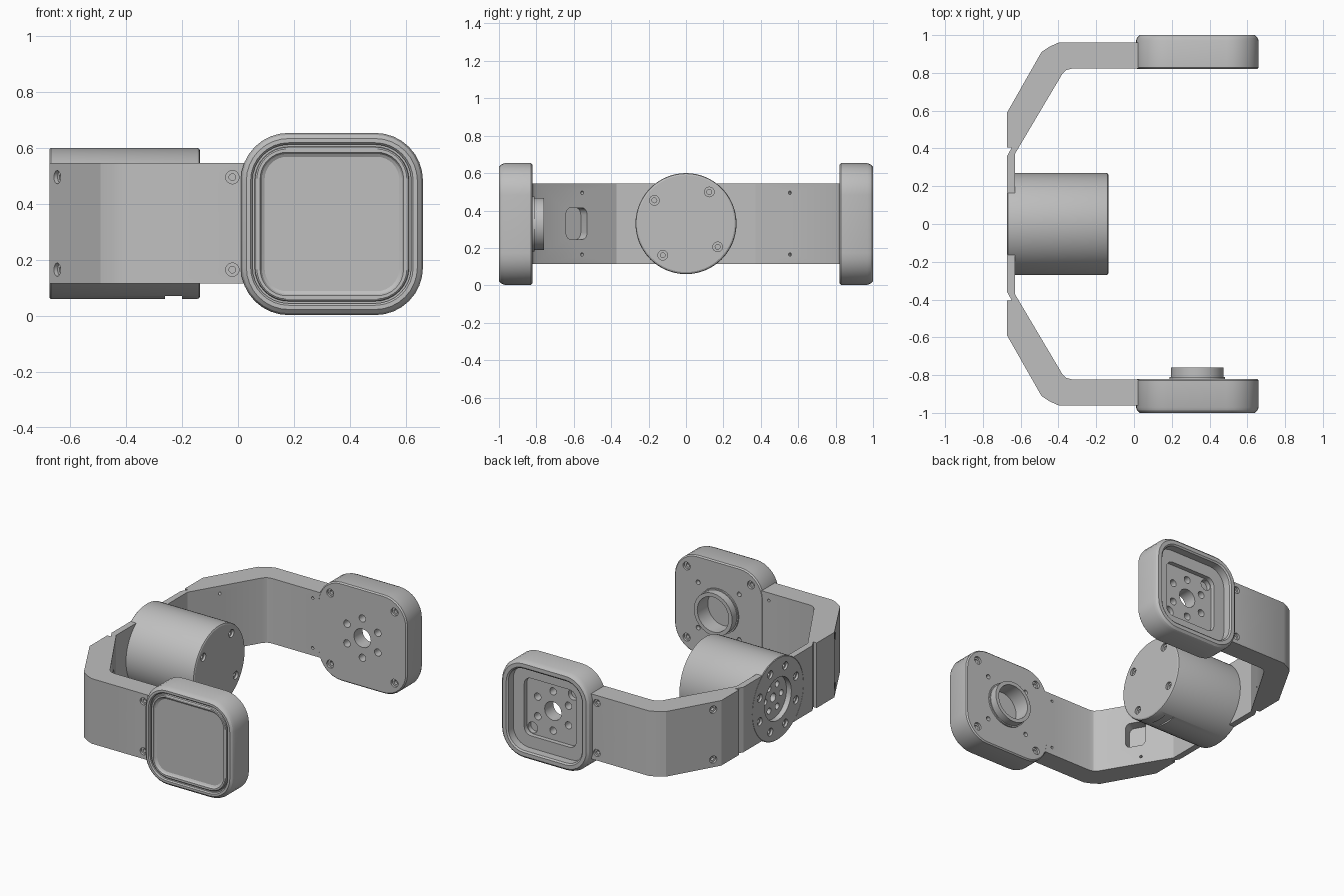
import bpy, bmesh
from math import sin, cos, pi, radians
from mathutils import Vector, Matrix

if "Cube" in bpy.data.objects:
    bpy.data.objects.remove(bpy.data.objects["Cube"])

grey = bpy.data.materials.new("light grey")
grey.use_nodes = True
grey.diffuse_color = (0.52, 0.52, 0.52, 1)
grey.node_tree.nodes["Principled BSDF"].inputs["Base Color"].default_value = grey.diffuse_color

MID = 0.33          # height of the motor axis
POD_X = 0.335       # pod centre along the arm


def finish(name, bm):
    bmesh.ops.remove_doubles(bm, verts=bm.verts, dist=1e-5)
    bmesh.ops.recalc_face_normals(bm, faces=bm.faces)
    mesh = bpy.data.meshes.new(name)
    bm.to_mesh(mesh)
    bm.free()
    mesh.materials.append(grey)
    obj = bpy.data.objects.new(name, mesh)
    bpy.context.collection.objects.link(obj)
    return obj


def stack(name, origin, direction, rings, segs=8, stretch=1):
    """Loft rounded squares (depth, half size, corner radius); no radius means a circle."""
    rot = Vector(direction).to_track_quat('Z', 'Y').to_matrix().to_4x4()
    frame = Matrix.Translation(origin) @ rot
    bm = bmesh.new()
    loops = []
    for depth, half, *corner in rings:
        r = corner[0] if corner else half
        loop = []
        for k in range(4):
            a0 = k * pi / 2
            cx = (half - r) * (1 if k in (0, 3) else -1)
            cy = (half - r) * (1 if k < 2 else -1)
            for i in range(segs + 1):
                a = a0 + i * pi / 2 / segs
                p = Vector((cx + r * cos(a), (cy + r * sin(a)) * stretch, depth))
                loop.append(bm.verts.new(frame @ p))
        loops.append(loop)
    for a, b in zip(loops, loops[1:]):
        for i in range(len(a)):
            j = (i + 1) % len(a)
            bm.faces.new((a[i], a[j], b[j], b[i]))
    bm.faces.new(loops[0][::-1])
    bm.faces.new(loops[-1])
    return finish(name, bm)


def cut(obj, cutter):
    cutter.hide_render = True
    mod = obj.modifiers.new("cut", 'BOOLEAN')
    mod.operation, mod.solver, mod.object = 'DIFFERENCE', 'EXACT', cutter
    dg = bpy.context.evaluated_depsgraph_get()
    mesh = bpy.data.meshes.new_from_object(obj.evaluated_get(dg))
    obj.modifiers.clear()
    obj.data = mesh
    bpy.data.objects.remove(cutter)


def drill(obj, at, into, r, depth):
    cut(obj, stack("drill", at, into, [(-0.02, r), (depth, r)], 4))


def screw(obj, at, into, r=0.024):
    cut(obj, stack("screw", at, into,
                   [(-0.02, r), (0.015, r), (0.015, r / 2), (0.035, r / 2)], 4))


# Yoke bracket: half outline seen from above, mirrored and extruded upwards
half = [(-0.672, 0.36), (-0.647, 0.405), (-0.672, 0.405), (-0.672, 0.59), (-0.49, 0.91),
        (-0.445, 0.94), (-0.40, 0.96), (0.03, 0.96), (0.03, 0.822), (-0.33, 0.822),
        (-0.358, 0.815), (-0.378, 0.797), (-0.63, 0.372)]
outline = half + [(x, -y) for x, y in reversed(half)]
bm = bmesh.new()
base = bm.faces.new([bm.verts.new((x, y, 0.115)) for x, y in outline])
top = bmesh.ops.extrude_face_region(bm, geom=[base])["geom"]
bmesh.ops.translate(bm, vec=(0, 0, 0.43),
                    verts=[v for v in top if isinstance(v, bmesh.types.BMVert)])
bracket = finish("yoke_bracket", bm)

# Seat for the motor in the bracket
cut(bracket, stack("seat", (-0.72, 0, MID), (1, 0, 0), [(0, 0.268), (0.12, 0.268)], 16))

# Screws and pin holes on both arms
for side in (1, -1):
    slant = Vector((-0.868, 0.496 * side, 0))
    for z in (MID - 0.165, MID + 0.165):
        screw(bracket, (-0.02, 0.96 * side, z), (0, -side, 0))
        screw(bracket, (-0.645, 0.637 * side, z), -slant)
        drill(bracket, (-0.03, 0.822 * side, z), (0, side, 0), 0.009, 0.03)
        drill(bracket, (-0.521, 0.555 * side, z), slant, 0.009, 0.03)

# Cable pocket in the front slanted wall
cut(bracket, stack("pocket", (-0.503, -0.585, MID), (-0.868, -0.496, 0),
                   [(-0.05, 0.066, 0.03), (0.07, 0.066, 0.03)], 6, 1.28))

# Motor with a recessed hub at the back
motor = stack("motor", (-0.672, 0, MID), (1, 0, 0),
              [(0.035, 0.14), (0, 0.14), (0, 0.266), (0.004, 0.27), (0.525, 0.27),
               (0.533, 0.267), (0.537, 0.259)], 16)
for k in range(4):
    a = radians(53.7 + 90 * k)
    screw(motor, (-0.135, 0.21 * cos(a), MID + 0.21 * sin(a)), (-1, 0, 0), 0.026)
for k in range(8):
    a = pi / 8 + k * pi / 4
    screw(motor, (-0.672, 0.205 * cos(a), MID + 0.205 * sin(a)), (1, 0, 0), 0.026)
for k in range(6):
    a = k * pi / 3
    drill(motor, (-0.637, 0.085 * cos(a), MID + 0.085 * sin(a)), (1, 0, 0), 0.02, 0.03)
drill(motor, (-0.637, 0, MID), (1, 0, 0), 0.028, 0.04)
# Connector notch under the motor
cut(motor, stack("notch", (-0.23, 0, 0.0), (0, 0, 1),
                 [(0, 0.03, 0.002), (0.071, 0.03, 0.002)], 1, 3))

# Outer shell shared by both pods, from the inner face to the outer rim
shell = [(0, 0.317, 0.162), (0.008, 0.325, 0.17), (0.15, 0.325, 0.17),
         (0.168, 0.318, 0.163), (0.18, 0.305, 0.15)]

# Front pod: bearing collar inside, framed lid outside
front_pod = stack("front_pod", (POD_X, -0.82, 0.328), (0, -1, 0),
                  [(0.05, 0.115), (-0.06, 0.115), (-0.06, 0.14), (-0.01, 0.14),
                   (-0.01, 0.148), (0, 0.148)] + shell +
                  [(0.18, 0.29, 0.135), (0.172, 0.283, 0.128), (0.16, 0.283, 0.128),
                   (0.16, 0.276, 0.121), (0.172, 0.274, 0.119), (0.176, 0.268, 0.11),
                   (0.176, 0.256, 0.095), (0.166, 0.25, 0.09), (0.16, 0.24, 0.08)])

# Rear pod: stepped recess outside
rear_pod = stack("rear_pod", (POD_X, 0.82, 0.328), (0, 1, 0),
                 shell + [(0.18, 0.28, 0.125), (0.172, 0.27, 0.115), (0.12, 0.27, 0.115),
                          (0.12, 0.19, 0.05), (0.09, 0.19, 0.05)])

# Corner screws on the inner faces
for pod, side in ((front_pod, -1), (rear_pod, 1)):
    for sx in (1, -1):
        for sz in (1, -1):
            at = (POD_X + 0.235 * sx, 0.82 * side, 0.328 + 0.235 * sz)
            screw(pod, at, (0, side, 0), 0.026)
            if side < 0:
                drill(pod, (POD_X + 0.15 * sx, -0.82, 0.328 + 0.15 * sz), (0, -1, 0), 0.015, 0.03)

# Shaft hole, bolt circle and pockets through the rear pod
drill(rear_pod, (POD_X, 0.82, 0.328), (0, 1, 0), 0.062, 0.15)
for k in range(6):
    a = pi / 6 + k * pi / 3
    drill(rear_pod, (POD_X + 0.13 * cos(a), 0.82, 0.328 + 0.13 * sin(a)), (0, 1, 0), 0.024, 0.15)
for s in (1, -1):
    drill(rear_pod, (POD_X + 0.148 * s, 0.93, 0.328 - 0.148 * s), (0, -1, 0), 0.036, 0.05)

# Smooth curved walls, keep edges sharp
bpy.ops.object.select_all(action='DESELECT')
for obj in (bracket, motor, front_pod, rear_pod):
    obj.select_set(True)
bpy.context.view_layer.objects.active = bracket
bpy.ops.object.shade_smooth_by_angle(angle=radians(25))
